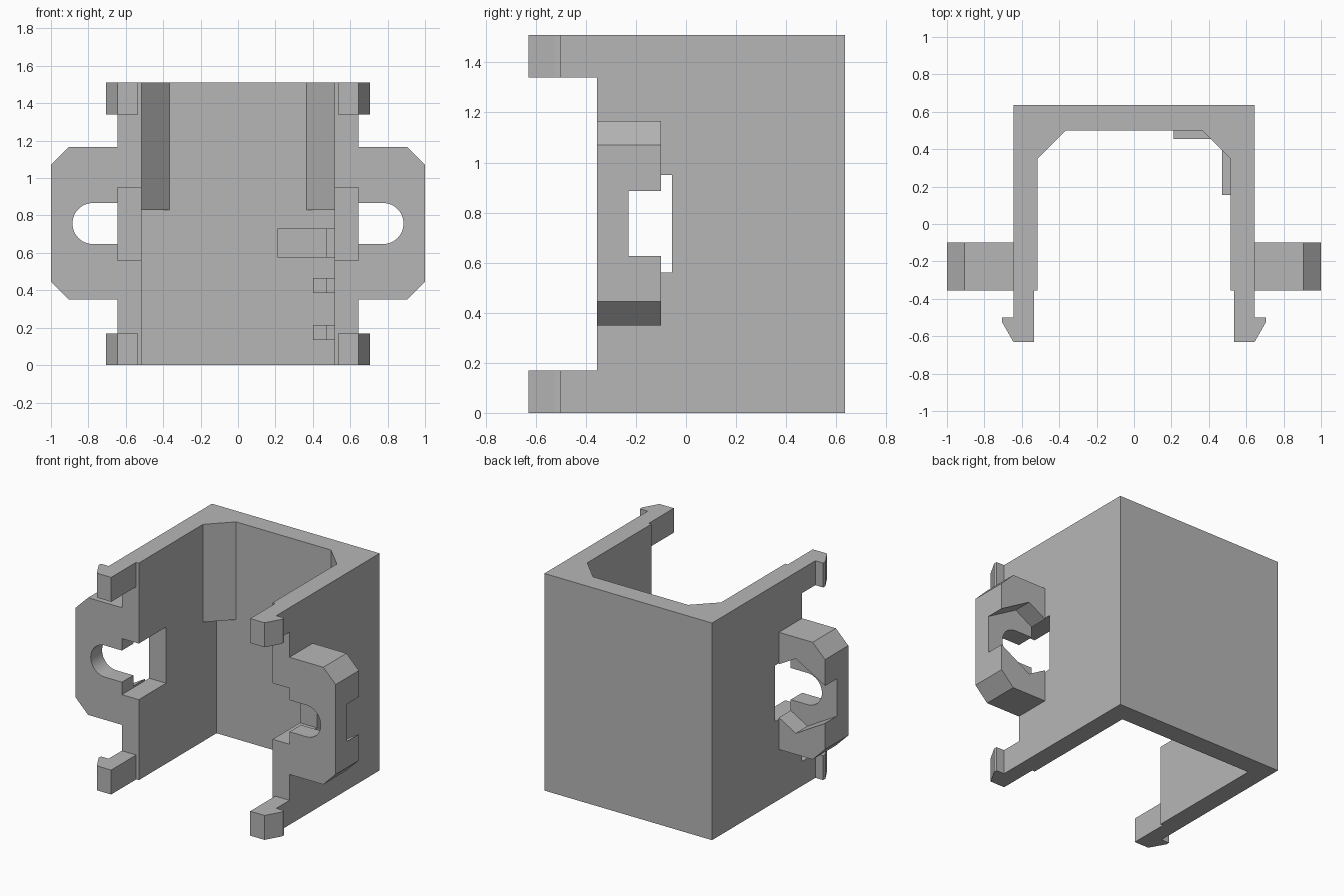
import bpy, bmesh
from math import cos, sin, pi, radians

cube = bpy.data.objects.get("Cube")
if cube:
    bpy.data.objects.remove(cube)

grey = bpy.data.materials.new("plain grey")
grey.use_nodes = True
grey.diffuse_color = (0.47, 0.47, 0.47, 1)
grey.node_tree.nodes["Principled BSDF"].inputs["Base Color"].default_value = grey.diffuse_color

PLACE = {"x": lambda a, b, t: (t, a, b),
         "y": lambda a, b, t: (a, t, b),
         "z": lambda a, b, t: (a, b, t)}


def prism(name, profile, axis, lo, hi, side=1):
    """Extrude a flat profile along an axis; side=-1 mirrors it in x."""
    bm = bmesh.new()
    ends = []
    for t in (lo, hi):
        ring = []
        for a, b in profile:
            x, y, z = PLACE[axis](a, b, t)
            ring.append(bm.verts.new((side * x, y, z)))
        ends.append(ring)
        bm.faces.new(ring)
    n = len(profile)
    for i in range(n):
        j = (i + 1) % n
        bm.faces.new((ends[0][i], ends[0][j], ends[1][j], ends[1][i]))
    bmesh.ops.recalc_face_normals(bm, faces=bm.faces)
    mesh = bpy.data.meshes.new(name)
    bm.to_mesh(mesh)
    bm.free()
    mesh.materials.append(grey)
    obj = bpy.data.objects.new(name, mesh)
    bpy.context.collection.objects.link(obj)
    return obj


def box(name, x, y, z, side=1):
    rect = [(x[0], y[0]), (x[1], y[0]), (x[1], y[1]), (x[0], y[1])]
    return prism(name, rect, "z", z[0], z[1], side)


def activate(obj):
    bpy.ops.object.select_all(action="DESELECT")
    obj.select_set(True)
    bpy.context.view_layer.objects.active = obj


def cut(obj, cutter):
    cutter.hide_render = True
    activate(obj)
    mod = obj.modifiers.new("cut", "BOOLEAN")
    mod.operation = "DIFFERENCE"
    mod.solver = "EXACT"
    mod.object = cutter
    bpy.ops.object.modifier_apply(modifier=mod.name)
    bpy.data.objects.remove(cutter)


OUT, INN = 0.645, 0.515
FRONT, BACK, INBACK = -0.355, 0.635, 0.50
TOP = 1.51
MID = 0.757

# U-shaped channel
half = [(OUT, BACK), (OUT, FRONT), (INN, FRONT), (INN, INBACK)]
channel = prism("channel", half + [(-x, y) for x, y in reversed(half)], "z", 0, TOP)

# Ear outline with a round-ended slot open towards the wall
SLOT_X, SLOT_R = 0.775, 0.11
arc = [(SLOT_X + SLOT_R * sin(pi * i / 24), MID - SLOT_R * cos(pi * i / 24))
       for i in range(25)]
ear_outline = ([(OUT, MID - SLOT_R)] + arc + [(OUT, MID + SLOT_R)] +
               [(OUT, 1.165), (0.905, 1.165), (1, 1.07),
                (1, 0.445), (0.905, 0.35), (OUT, 0.35)])
NUT_R = 0.26
hexagon = [(SLOT_X + NUT_R * sin(pi * i / 3), MID + NUT_R * cos(pi * i / 3))
           for i in range(6)]
clip_outline = [(0.535, FRONT), (0.535, -0.63), (OUT, -0.63),
                (0.705, -0.525), (0.705, -0.50), (OUT, -0.50), (OUT, FRONT)]

for side, word in ((1, "left"), (-1, "right")):
    # Window in the wall behind the ear
    cut(channel, box("window_cutter", (0.4, 0.8), (-0.5, -0.055), (0.56, 0.95), side))

    # Mounting ear with a hexagonal nut pocket in its back
    ear = prism(word + "_ear", ear_outline, "y", FRONT, -0.10, side)
    cut(ear, prism("nut_cutter", hexagon, "y", -0.23, 0.0, side))
    activate(ear)
    bpy.ops.object.shade_smooth_by_angle(angle=radians(20))

    # Hooked clips at top and bottom
    for level, z in (("lower", 0), ("upper", TOP - 0.17)):
        prism(f"{word}_{level}_clip", clip_outline, "z", z, z + 0.17, side)

    # Corner fillet in the upper half
    prism(word + "_corner_brace", [(INN, 0.35), (INN, INBACK), (0.365, INBACK)],
          "z", 0.83, TOP, side)

# Raised ribs wrapping one inner corner
for name, start, reach, z in (("large", 0.21, 0.155, (0.575, 0.73)),
                              ("middle", 0.40, 0.385, (0.385, 0.465)),
                              ("small", 0.40, 0.385, (0.135, 0.215))):
    prism(name + "_corner_rib",
          [(start, INBACK), (start, 0.455), (0.47, 0.455),
           (0.47, reach), (INN, reach), (INN, INBACK)], "z", z[0], z[1])
